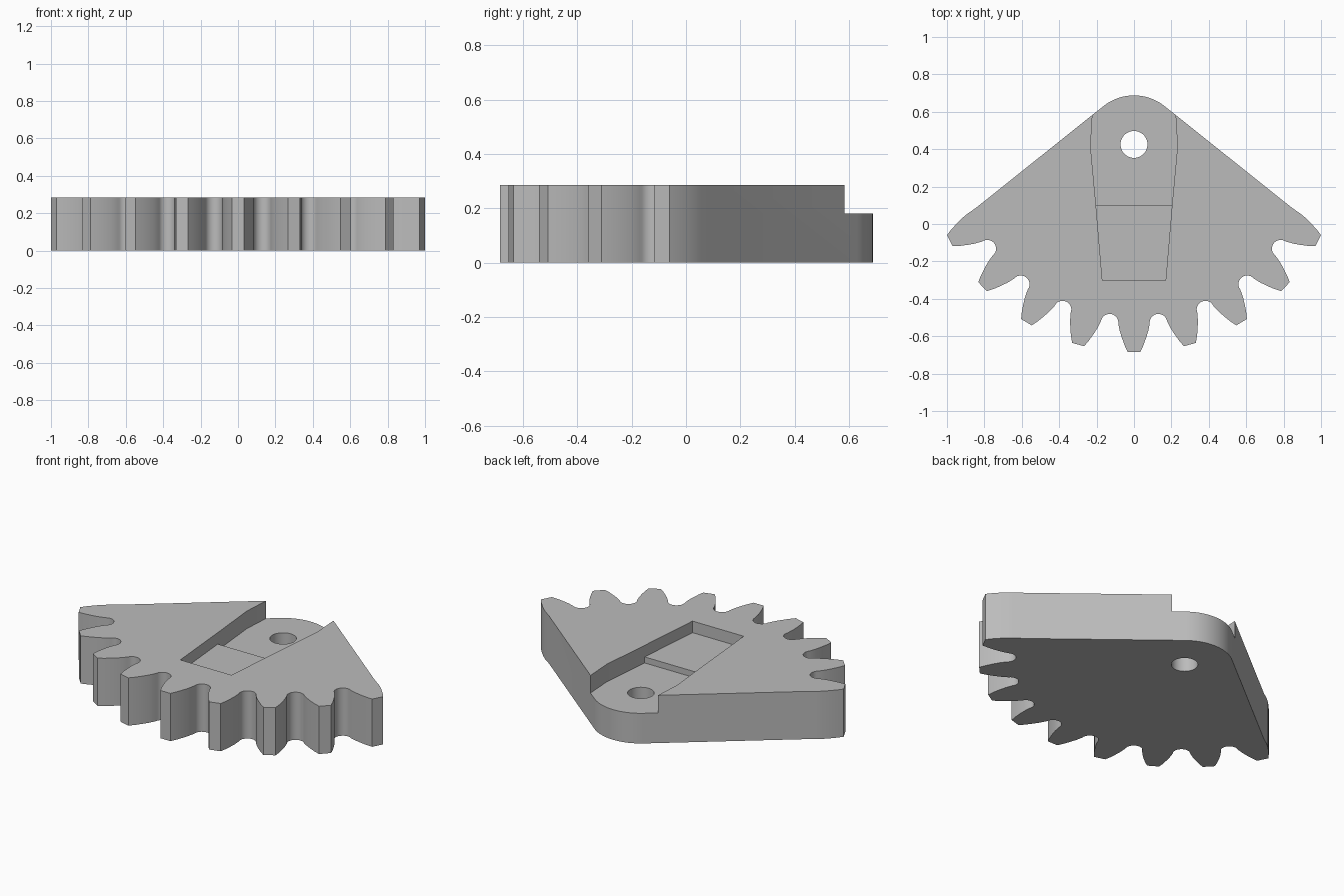
import bpy, bmesh
from math import sin, cos, radians

cube = bpy.data.objects.get("Cube")
if cube:
    bpy.data.objects.remove(cube)

HEIGHT = 0.285
PIVOT_Y = 0.4255
PITCH = 15.6          # degrees between teeth
SIDE_TEETH = 4        # teeth either side of the middle one
GAP_R, GAP_RADIUS = 0.962, 0.047
FLANK = [(1.0, 0.0755), (1.035, 0.0645), (1.075, 0.05), (1.111, 0.033)]
END_FLANK = [(0.905, 0.091), (0.962, 0.084)]

grey = bpy.data.materials.new("plain grey")
grey.use_nodes = True
grey.diffuse_color = (0.5, 0.5, 0.5, 1)
grey.node_tree.nodes["Principled BSDF"].inputs["Base Color"].default_value = (0.5, 0.5, 0.5, 1)


def prism(name, outline, z0, z1):
    """Extrude a closed counter-clockwise outline from z0 to z1."""
    bm = bmesh.new()
    base = bm.faces.new([bm.verts.new((x, y, z0)) for x, y in outline])
    top = bmesh.ops.extrude_face_region(bm, geom=[base])["geom"]
    verts = [g for g in top if isinstance(g, bmesh.types.BMVert)]
    bmesh.ops.translate(bm, verts=verts, vec=(0, 0, z1 - z0))
    bmesh.ops.recalc_face_normals(bm, faces=bm.faces)
    mesh = bpy.data.meshes.new(name)
    bm.to_mesh(mesh)
    bm.free()
    mesh.materials.append(grey)
    obj = bpy.data.objects.new(name, mesh)
    bpy.context.collection.objects.link(obj)
    return obj


def on_gear(deg, r, t):
    """Point at radius r and sideways offset t, angle measured from the front."""
    a = radians(deg)
    return (r * sin(a) + t * cos(a), PIVOT_Y - r * cos(a) + t * sin(a))


def arc(r, start, end, steps):
    angles = [radians(start + (end - start) * i / steps) for i in range(steps + 1)]
    return [(r * cos(a), PIVOT_Y + r * sin(a)) for a in angles]


def mirrored(right_side):
    return right_side + [(-x, y) for x, y in reversed(right_side)]


# Toothed rim with rounded roots, closed by the hub arc at the back
outline = []
for k in range(-SIDE_TEETH, SIDE_TEETH + 1):
    left = (END_FLANK if k == -SIDE_TEETH else []) + FLANK
    right = (END_FLANK if k == SIDE_TEETH else []) + FLANK
    outline += [on_gear(k * PITCH, r, -w) for r, w in left]
    outline += [on_gear(k * PITCH, r, w) for r, w in reversed(right)]
    if k < SIDE_TEETH:
        for i in range(13):
            b = radians(180 * i / 12)
            outline.append(on_gear((k + 0.5) * PITCH, GAP_R - GAP_RADIUS * sin(b),
                                   -GAP_RADIUS * cos(b)))
outline += arc(0.262, 51.5, 128.5, 20)
sector = prism("sector_gear", outline, 0, HEIGHT)

# Pivot hole, deep open slot at the back, shallower pocket in front of it
cutters = [
    prism("hole_cutter", arc(0.072, 0, 352.5, 47), -0.1, 0.5),
    prism("slot_cutter", mirrored([(0.203, 0.1), (0.2325, 0.415), (0.212, 0.75)]), 0.18, 0.5),
    prism("pocket_cutter", mirrored([(0.169, -0.303), (0.205, 0.12)]), 0.216, 0.5),
]
bpy.context.view_layer.objects.active = sector
for cutter in cutters:
    mod = sector.modifiers.new("cut", 'BOOLEAN')
    mod.operation = 'DIFFERENCE'
    mod.solver = 'EXACT'
    mod.object = cutter
    cutter.hide_render = True
    bpy.ops.object.modifier_apply(modifier=mod.name)
    bpy.data.objects.remove(cutter)

# Smooth curved flanks, crisp edges
bpy.ops.object.select_all(action='DESELECT')
sector.select_set(True)
bpy.ops.object.shade_smooth_by_angle(angle=radians(25))
